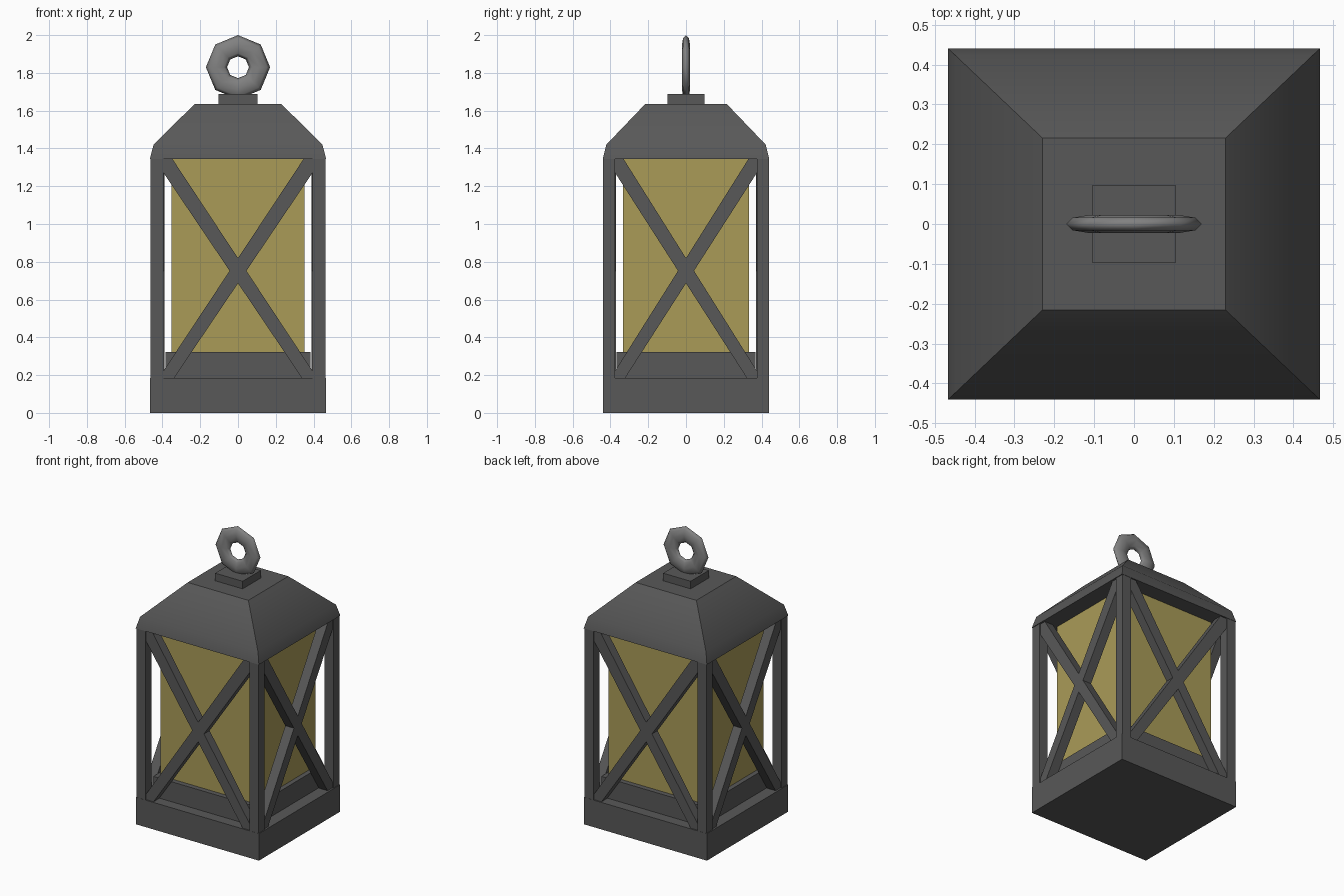
import bpy, bmesh, math
from mathutils import Matrix

if "Cube" in bpy.data.objects:
    bpy.data.objects.remove(bpy.data.objects["Cube"])

def material(name, rgb):
    m = bpy.data.materials.new(name)
    m.diffuse_color = (*rgb, 1)
    m.use_nodes = True
    m.node_tree.nodes["Principled BSDF"].inputs["Base Color"].default_value = m.diffuse_color
    return m

iron = material("dark_iron", (0.098, 0.098, 0.098))
steel = material("ring_steel", (0.22, 0.22, 0.22))
amber = material("amber_glass", (0.40, 0.33, 0.097))

def finish(name, bm, mat=iron):
    bmesh.ops.recalc_face_normals(bm, faces=bm.faces)
    me = bpy.data.meshes.new(name)
    bm.to_mesh(me)
    bm.free()
    ob = bpy.data.objects.new(name, me)
    bpy.context.collection.objects.link(ob)
    me.materials.append(mat)
    return ob

def box(name, hx, hy, z0, z1, cx=0, cy=0, mat=iron):
    bm = bmesh.new()
    bmesh.ops.create_cube(bm, size=1, matrix=Matrix.Translation((cx, cy, (z0 + z1) / 2))
                          @ Matrix.Diagonal((2 * hx, 2 * hy, z1 - z0, 1)))
    return finish(name, bm, mat)

def prism(name, pts, d0, d1, turn):
    """Outline in (u, z), extruded in depth from d0 to d1, then turned about z."""
    bm = bmesh.new()
    face = bm.faces.new([bm.verts.new((u, -d1, z)) for u, z in pts])
    ext = bmesh.ops.extrude_face_region(bm, geom=[face])
    new = [v for v in ext["geom"] if isinstance(v, bmesh.types.BMVert)]
    bmesh.ops.translate(bm, verts=new, vec=(0, d1 - d0, 0))
    bmesh.ops.rotate(bm, verts=bm.verts, cent=(0, 0, 0), matrix=Matrix.Rotation(turn, 3, "Z"))
    return finish(name, bm)

# Base, inner plinth and amber glass body
box("base", 0.467, 0.44, 0, 0.185)
box("inner_plinth", 0.385, 0.367, 0.18, 0.322)
box("glass", 0.353, 0.333, 0.32, 1.345, mat=amber)

# Corner posts
for sx in (-1, 1):
    for sy in (-1, 1):
        box("corner_post", 0.034, 0.032, 0.18, 1.345, sx * 0.428, sy * 0.407)

# Crossed braces on all four sides, trimmed against posts, base and roof
z0, z1 = 0.185, 1.345
for i in range(4):
    w, d0, d1 = (0.395, 0.371, 0.432) if i % 2 == 0 else (0.376, 0.388, 0.454)
    bar = [(-w, z0), (-0.856 * w, z0), (w, 1.272), (w, z1), (0.88 * w, z1), (-w, 0.222)]
    for s in (1, -1):
        prism("cross_brace", [(s * u, z) for u, z in bar], d0, d1, i * math.pi / 2)

# Hipped roof lofted through rectangular sections
bm = bmesh.new()
rings = []
for hx, hy, z in ((0.467, 0.441, 1.343), (0.447, 0.422, 1.42), (0.23, 0.216, 1.635)):
    rings.append([bm.verts.new((sx * hx, sy * hy, z))
                  for sx, sy in ((-1, -1), (1, -1), (1, 1), (-1, 1))])
for a, b in zip(rings, rings[1:]):
    for k in range(4):
        bm.faces.new((a[k], a[(k + 1) % 4], b[(k + 1) % 4], b[k]))
bm.faces.new(rings[0])
bm.faces.new(rings[-1])
roof = finish("roof", bm)

# Cap block
box("cap", 0.104, 0.098, 1.63, 1.687)

# Flattened eight-sided hanging ring
bpy.ops.mesh.primitive_torus_add(major_segments=8, minor_segments=8,
                                 major_radius=0.114, minor_radius=0.056)
ring = bpy.context.object
ring.name = "hanging_ring"
ring.data.materials.append(steel)
ring.data.transform(Matrix.Translation((0, 0, 1.83)) @ Matrix.Diagonal((1, 0.4, 1, 1))
                    @ Matrix.Rotation(math.pi / 2, 4, "X"))

# Smooth the roof bend and the ring
for ob, angle in ((roof, 42), (ring, 180)):
    bpy.ops.object.select_all(action="DESELECT")
    ob.select_set(True)
    bpy.context.view_layer.objects.active = ob
    bpy.ops.object.shade_smooth_by_angle(angle=math.radians(angle))
